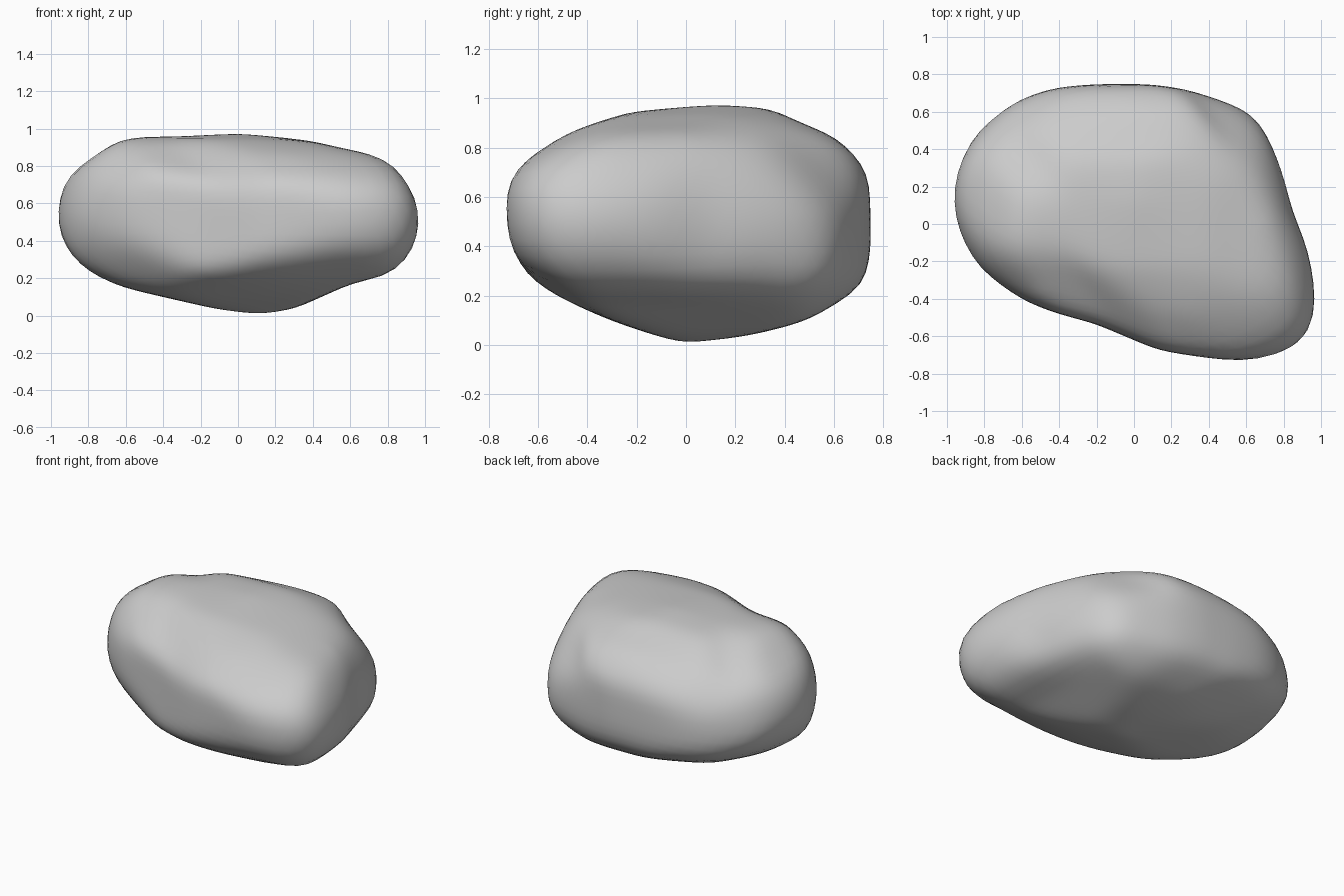
import bpy
import bmesh
import math
from mathutils import Vector

if "Cube" in bpy.data.objects:
    bpy.data.objects.remove(bpy.data.objects["Cube"], do_unlink=True)

MIDDLE = Vector((0, 0, .49))

# Outlines of the rock about its middle, counter-clockwise
plan = [(1, -.4), (.93, -.12), (.84, .07), (.81, .22), (.71, .53), (.66, .59), (.27, .72), (.07, .76),
        (-.2, .76), (-.42, .73), (-.62, .66), (-.89, .49), (-.97, .26), (-1, .11), (-.96, -.06),
        (-.88, -.22), (-.58, -.41), (-.42, -.47), (-.2, -.53), (.13, -.67), (.3, -.7), (.6, -.75),
        (.9, -.66), (1, -.57)]
front = [(1, .11), (.93, .19), (.85, .35), (.56, .4), (.4, .44), (0, .49), (-.28, .47),
         (-.65, .47), (-.75, .37), (-.89, .31), (-.95, .23), (-1, -.02), (-.9, -.2),
         (-.77, -.28), (-.6, -.34), (-.12, -.45), (.12, -.49), (.3, -.45), (.5, -.36),
         (.68, -.28), (.82, -.3), (.97, -.11)]
side = [(.75, .2), (.7, .26), (.61, .36), (.46, .41), (.35, .47), (.13, .49), (-.05, .47),
        (-.23, .45), (-.5, .37), (-.7, .23), (-.76, .16), (-.73, -.07), (-.7, -.2),
        (-.55, -.29), (-.3, -.39), (0, -.49), (.25, -.45), (.51, -.39), (.72, -.26), (.76, -.1)]
front_corner = [(.88, .06), (.66, .31), (.62, .43), (.42, .53), (-.07, .63), (-.27, .58),
                (-.36, .61), (-.45, .61), (-.55, .57), (-.73, .5), (-.83, .27), (-.85, .19),
                (-.82, .06), (-.73, -.07), (-.5, -.34), (-.35, -.43), (-.11, -.52),
                (.14, -.57), (.31, -.64), (.4, -.65), (.66, -.44), (.76, -.3), (.88, -.14)]
back_corner = [(.84, -.09), (.78, .12), (.61, .3), (.4, .37), (.21, .51), (.04, .58),
               (-.14, .61), (-.48, .66), (-.67, .42), (-.89, .04), (-.89, -.22), (-.58, -.45),
               (-.29, -.53), (.15, -.56), (.52, -.5), (.77, -.39)]
under_corner = [(1, -.1), (.92, .16), (.72, .35), (.35, .57), (.16, .61), (-.26, .58),
                (-.8, .47), (-.93, .42), (-1.09, .23), (-1.14, .11), (-1.13, -.02),
                (-1.03, -.19), (-.83, -.25), (-.34, -.47), (.04, -.52), (.53, -.53),
                (.75, -.42), (.89, -.25)]


def axes(turn, tilt):
    """Across and up directions of a plane turned about z and tilted back."""
    a, e = math.radians(turn), math.radians(tilt)
    across = Vector((math.cos(a), math.sin(a), 0))
    up = Vector((-math.sin(a) * math.sin(e), math.cos(a) * math.sin(e), math.cos(e)))
    return across, up


def reach(outline, d):
    """How far the flat direction d can run before it meets the outline."""
    for a, b in zip(outline, outline[1:] + outline[:1]):
        a, b = Vector(a), Vector(b)
        if a.cross(d) >= 0 and d.cross(b) >= 0:
            return a.cross(b) / d.cross(b - a)
    return math.inf


CUTS = [(plan, *axes(0, 90)), (front, *axes(0, 0)), (side, *axes(90, 0)),
        (front_corner, *axes(35, 25)), (back_corner, *axes(215, 25)),
        (under_corner, *axes(145, -25))]


def rock_point(direction, sharpness=30, allowance=1.01):
    """Blend all the cuts into one rounded surface point."""
    total = 0
    for outline, across, up in CUTS:
        flat = Vector((direction.dot(across), direction.dot(up)))
        if flat.length > 1e-4:
            total += reach(outline, flat) ** -sharpness
    return MIDDLE + direction * allowance * total ** (-1 / sharpness)


# Rock body
bm = bmesh.new()
bmesh.ops.create_icosphere(bm, subdivisions=5, radius=1)
for v in bm.verts:
    v.co = rock_point(v.co.normalized())

# Weathered edges
for _ in range(4):
    bmesh.ops.smooth_vert(bm, verts=bm.verts, factor=.5,
                          use_axis_x=True, use_axis_y=True, use_axis_z=True)

mesh = bpy.data.meshes.new("rock")
bm.to_mesh(mesh)
bm.free()
rock = bpy.data.objects.new("rock", mesh)
bpy.context.collection.objects.link(rock)

# Stone colour
stone = bpy.data.materials.new("stone grey")
stone.use_nodes = True
grey = (.6, .6, .6, 1)
stone.diffuse_color = grey
stone.node_tree.nodes["Principled BSDF"].inputs["Base Color"].default_value = grey
mesh.materials.append(stone)

bpy.context.view_layer.objects.active = rock
rock.select_set(True)
bpy.ops.object.shade_smooth_by_angle(angle=math.radians(60))
